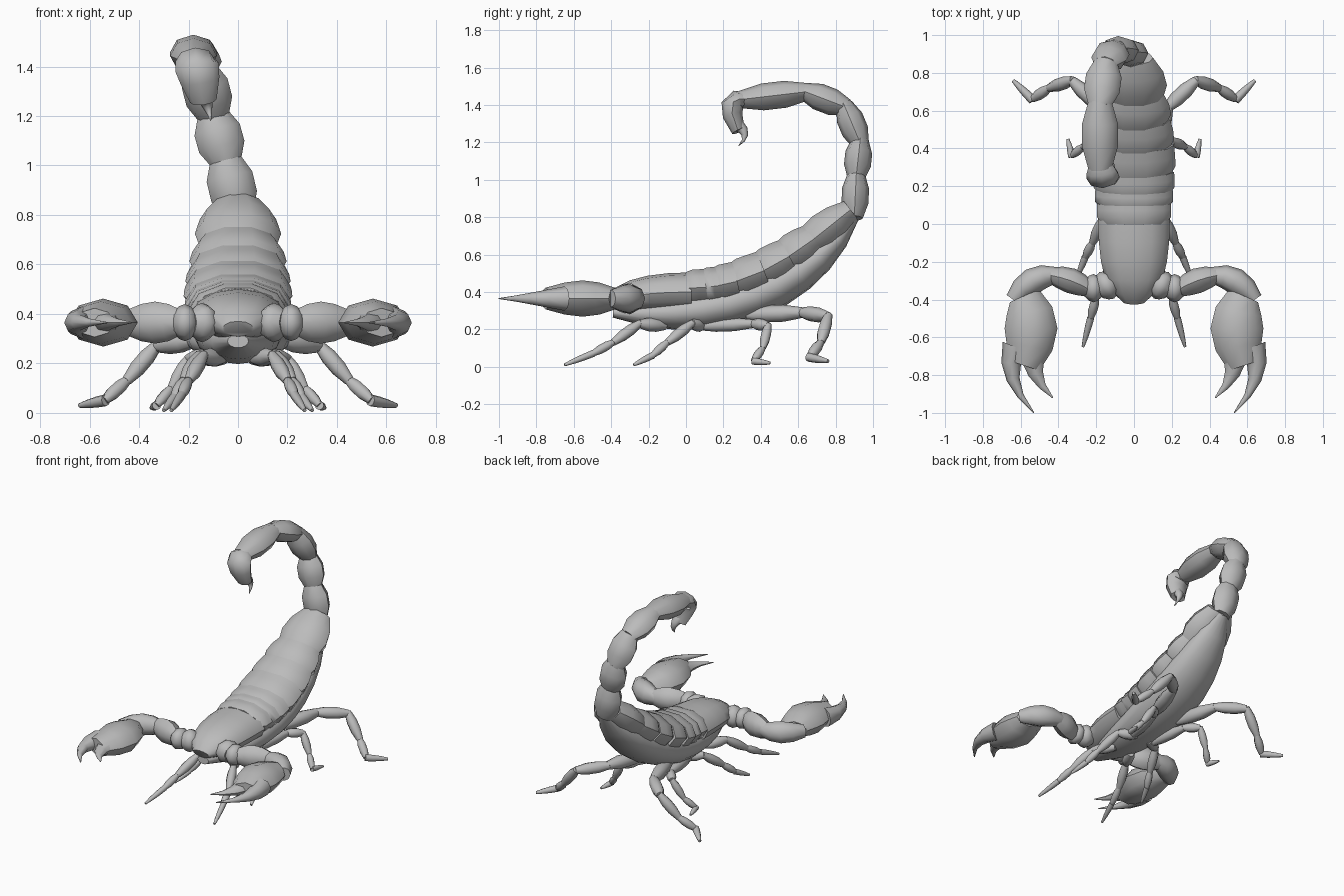
import bpy, bmesh, math
from mathutils import Vector

cube = bpy.data.objects.get("Cube")
if cube:
    bpy.data.objects.remove(cube)

grey = (.5, .5, .5, 1)
shell = bpy.data.materials.new("shell_grey")
shell.use_nodes = True
shell.diffuse_color = grey
shell.node_tree.nodes["Principled BSDF"].inputs["Base Color"].default_value = grey

SIDEWAYS, UPWARDS = Vector((1, 0, 0)), Vector((0, 0, 1))


def bezier(controls, t):
    points = [Vector(c) for c in controls]
    while len(points) > 1:
        points = [a.lerp(b, t) for a, b in zip(points, points[1:])]
    return points[0]


def bulge(t):
    """Narrow at both joints, full in the middle."""
    return .6 + .4 * math.sin(math.pi * t)


def taper(t):
    """Shrinks to a sharp tip."""
    return max(1 - t, .04)


def pod(t):
    """Rounded at both ends."""
    return math.sqrt(max(math.sin(math.pi * t), .05))


def nose(t):
    """Rounded at the start, full at the end."""
    return math.sin(max(t, .04) * math.pi / 2) ** .4


def tube(bm, controls, ref, along, across, profile, steps=3, sides=8):
    """Loft ellipses on a bezier path; 'along' is the radius towards ref."""
    rings = []
    for i in range(steps + 1):
        t = i / steps
        centre = bezier(controls, t)
        heading = (bezier(controls, t + .01) - bezier(controls, t - .01)).normalized()
        a = (ref - heading * heading.dot(ref)).normalized()
        b = heading.cross(a)
        a, b = a * along * profile(t), b * across * profile(t)
        angles = [2 * math.pi * k / sides for k in range(sides)]
        rings.append([bm.verts.new(centre + a * math.cos(u) + b * math.sin(u)) for u in angles])
    for ring, following in zip(rings, rings[1:]):
        for k in range(sides):
            bm.faces.new((ring[k - 1], ring[k], following[k], following[k - 1]))
    bm.faces.new(rings[0])
    bm.faces.new(rings[-1])


def finish(name, bm):
    bmesh.ops.recalc_face_normals(bm, faces=bm.faces)
    mesh = bpy.data.meshes.new(name)
    bm.to_mesh(mesh)
    bm.free()
    mesh.materials.append(shell)
    obj = bpy.data.objects.new(name, mesh)
    bpy.context.collection.objects.link(obj)
    bpy.ops.object.select_all(action='DESELECT')
    obj.select_set(True)
    bpy.context.view_layer.objects.active = obj
    bpy.ops.object.shade_smooth_by_angle(angle=math.radians(50))


def part(name, *args, **options):
    """Make one object from a single tube."""
    bm = bmesh.new()
    tube(bm, *args, **options)
    finish(name, bm)


# Belly and head shield
part("belly", [(0, -.39, .29), (0, .2, .25), (0, .6, .4), (0, .9, .8)],
     SIDEWAYS, .19, .12, pod, steps=10, sides=16)
part("head_shield", [(0, -.41, .34), (0, -.3, .4), (0, .03, .4)],
     SIDEWAYS, .19, .105, nose, steps=5, sides=12)

# Overlapping back plates along a rising spine
spine = [(0, 0, .42), (0, .3, .42), (0, .5, .52), (0, .88, .84)]
cuts = [0, .1, .18, .3, .48, .64, .79, 1]
for i, (start, end) in enumerate(zip(cuts, cuts[1:])):
    middle = (start + end) / 2
    loss = .6 * middle ** 3
    part(f"back_plate_{i + 1}", [bezier(spine, start), bezier(spine, min(end + .03, 1))],
         SIDEWAYS, .19 + .03 * math.sin(4 * middle), .1 + .02 * math.sin(math.pi * middle),
         lambda t: min(1, .86 + t) * (1 - loss * t ** 3), sides=10)

# Tail, curling up, forward and to one side
joints = [Vector(j) for j in ((0, .9, .81), (-.05, .91, 1.02), (-.1, .93, 1.2),
                              (-.15, .85, 1.39), (-.18, .64, 1.47), (-.18, .3, 1.43))]
for i, (a, b) in enumerate(zip(joints, joints[1:])):
    overlap = (b - a).normalized() * .015
    part(f"tail_segment_{i + 1}", [a - overlap, b + overlap], SIDEWAYS, .1, .076, bulge)
part("stinger_bulb", [(-.18, .33, 1.43), (-.17, .19, 1.45), (-.14, .28, 1.26)],
     SIDEWAYS, .09, .06, bulge, steps=4)
part("stinger_barb", [(-.14, .28, 1.29), (-.12, .35, 1.24), (-.11, .28, 1.18)],
     SIDEWAYS, .04, .035, taper, steps=4)

# Legs: joints on the left side, from body to foot
legs = {
    "front_leg": [(.07, -.12, .22), (.14, -.25, .23), (.2, -.39, .13), (.23, -.5, .07), (.27, -.65, .01)],
    "second_leg": [(.06, .09, .22), (.16, .03, .23), (.22, -.1, .13), (.26, -.18, .06), (.3, -.28, .01)],
    "third_leg": [(.08, .07, .22), (.13, .36, .23), (.2, .44, .22), (.27, .41, .1),
                  (.33, .36, .03), (.35, .45, .02)],
    "hind_leg": [(.1, .34, .28), (.18, .62, .29), (.33, .76, .27), (.45, .72, .13),
                 (.54, .66, .05), (.64, .76, .03)],
}

# Claw arm on the left side: path in plan, half height, half width, profile
claw = {
    "shoulder": ([(.1, -.3), (.19, -.35)], .08, .08, bulge),
    "elbow": ([(.17, -.34), (.26, -.34)], .075, .075, bulge),
    "upper_arm": ([(.23, -.35), (.33, -.29), (.45, -.27)], .085, .067, bulge),
    "forearm": ([(.41, -.27), (.55, -.27), (.64, -.4)], .077, .07, bulge),
    "hand": ([(.58, -.38), (.51, -.54), (.58, -.75)], .097, .14, bulge),
    "outer_finger": ([(.63, -.65), (.7, -.82), (.53, -1)], .065, .07, taper),
    "inner_finger": ([(.53, -.65), (.56, -.8), (.43, -.92)], .06, .08, taper),
}
claw_height = .365

for side, sign in (("left", 1), ("right", -1)):
    for name, path in legs.items():
        path = [Vector((x * sign, y, z)) for x, y, z in path]
        thick = .048 if name == "hind_leg" else .038
        bm = bmesh.new()
        last = len(path) - 2
        for i, (a, b) in enumerate(zip(path, path[1:])):
            radius = thick * (1 - .5 * i / last)
            overlap = (b - a).normalized() * radius * .3
            tube(bm, [a - overlap, b], UPWARDS, radius, radius,
                 (lambda t: 1 - .6 * t * t) if i == last else bulge)
        finish(f"{side}_{name}", bm)
    for name, (path, high, wide, profile) in claw.items():
        path = [(x * sign, y, claw_height) for x, y in path]
        part(f"{side}_claw_{name}", path, UPWARDS, high, wide, profile, steps=4)
